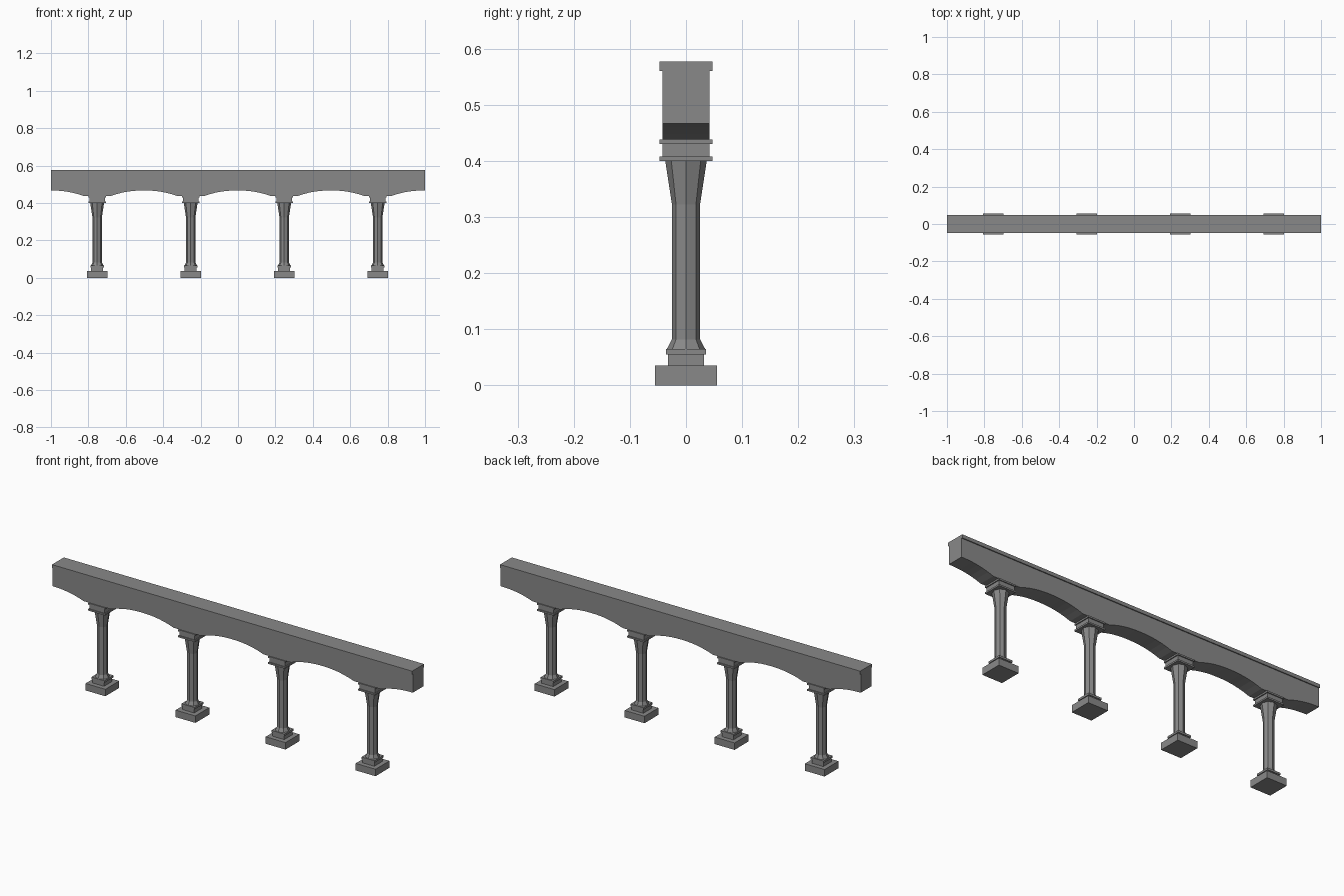
import bpy, bmesh, math

cube = bpy.data.objects.get("Cube")
if cube:
    bpy.data.objects.remove(cube)

# Single stone colour
stone = bpy.data.materials.new("grey_stone")
stone.use_nodes = True
COLOUR = (0.25, 0.25, 0.25, 1)
stone.diffuse_color = COLOUR
stone.node_tree.nodes["Principled BSDF"].inputs["Base Color"].default_value = COLOUR


def finish(name, bm):
    bmesh.ops.recalc_face_normals(bm, faces=bm.faces)
    mesh = bpy.data.meshes.new(name)
    bm.to_mesh(mesh)
    bm.free()
    mesh.materials.append(stone)
    obj = bpy.data.objects.new(name, mesh)
    bpy.context.collection.objects.link(obj)
    return obj


def stack(name, x, sides, rings, turn=0.0):
    """Skin a column of regular polygon rings given as (radius, height)."""
    bm = bmesh.new()
    loops = []
    for radius, z in rings:
        angles = [turn + math.tau * i / sides for i in range(sides)]
        loops.append([bm.verts.new((x + radius * math.cos(a), radius * math.sin(a), z))
                      for a in angles])
    for low, high in zip(loops, loops[1:]):
        for i in range(sides):
            j = (i + 1) % sides
            bm.faces.new((low[i], low[j], high[j], high[i]))
    bm.faces.new(loops[0])
    bm.faces.new(loops[-1])
    return finish(name, bm)


def block(name, x, half, low, high):
    radius = half * math.sqrt(2)
    return stack(name, x, 4, [(radius, low), (radius, high)], math.pi / 4)


def extrude_profile(name, points, half_depth):
    """Extrude an outline in the xz plane along y."""
    bm = bmesh.new()
    face = bm.faces.new([bm.verts.new((x, -half_depth, z)) for x, z in points])
    new = bmesh.ops.extrude_face_region(bm, geom=[face])["geom"]
    verts = [v for v in new if isinstance(v, bmesh.types.BMVert)]
    bmesh.ops.translate(bm, verts=verts, vec=(0, 2 * half_depth, 0))
    return finish(name, bm)


# Columns with stepped footing, flared octagonal shaft and capital
columns = [-0.753 + 0.5 * i for i in range(4)]
square_parts = [
    ("footing", 0.055, 0.0, 0.035),
    ("plinth", 0.032, 0.035, 0.055),
    ("base_plate", 0.036, 0.055, 0.065),
    ("capital_lower_plate", 0.047, 0.400, 0.408),
    ("capital_block", 0.042, 0.408, 0.430),
    ("capital_upper_plate", 0.047, 0.430, 0.438),
]
for n, cx in enumerate(columns, 1):
    for part, half, low, high in square_parts:
        block(f"{part}_{n}", cx, half, low, high)
    stack(f"shaft_{n}", cx, 8,
          [(0.034, 0.065), (0.025, 0.082), (0.025, 0.322), (0.037, 0.400)])

# Beam with shallow arches springing between the columns
SPRING, CROWN, FOOT = 0.438, 0.467, 0.075
SEGMENTS = 12
outline = []
centres = [columns[0] - 0.5] + columns
for cx in centres:
    start, end = cx + FOOT, cx + 0.5 - FOOT
    for i in range(SEGMENTS + 1):
        t = i / SEGMENTS
        x = start + (end - start) * t
        z = SPRING + (CROWN - SPRING) * (1 - abs(2 * t - 1) ** 2.2)
        if -0.999 < x < 0.999:
            outline.append((x, z))
outline = [(-1, CROWN)] + outline + [(1, CROWN), (1, 0.562), (-1, 0.562)]
extrude_profile("arched_beam", outline, 0.042)

# Slightly overhanging coping along the top
extrude_profile("coping", [(-1, 0.560), (1, 0.560), (1, 0.577), (-1, 0.577)], 0.047)
